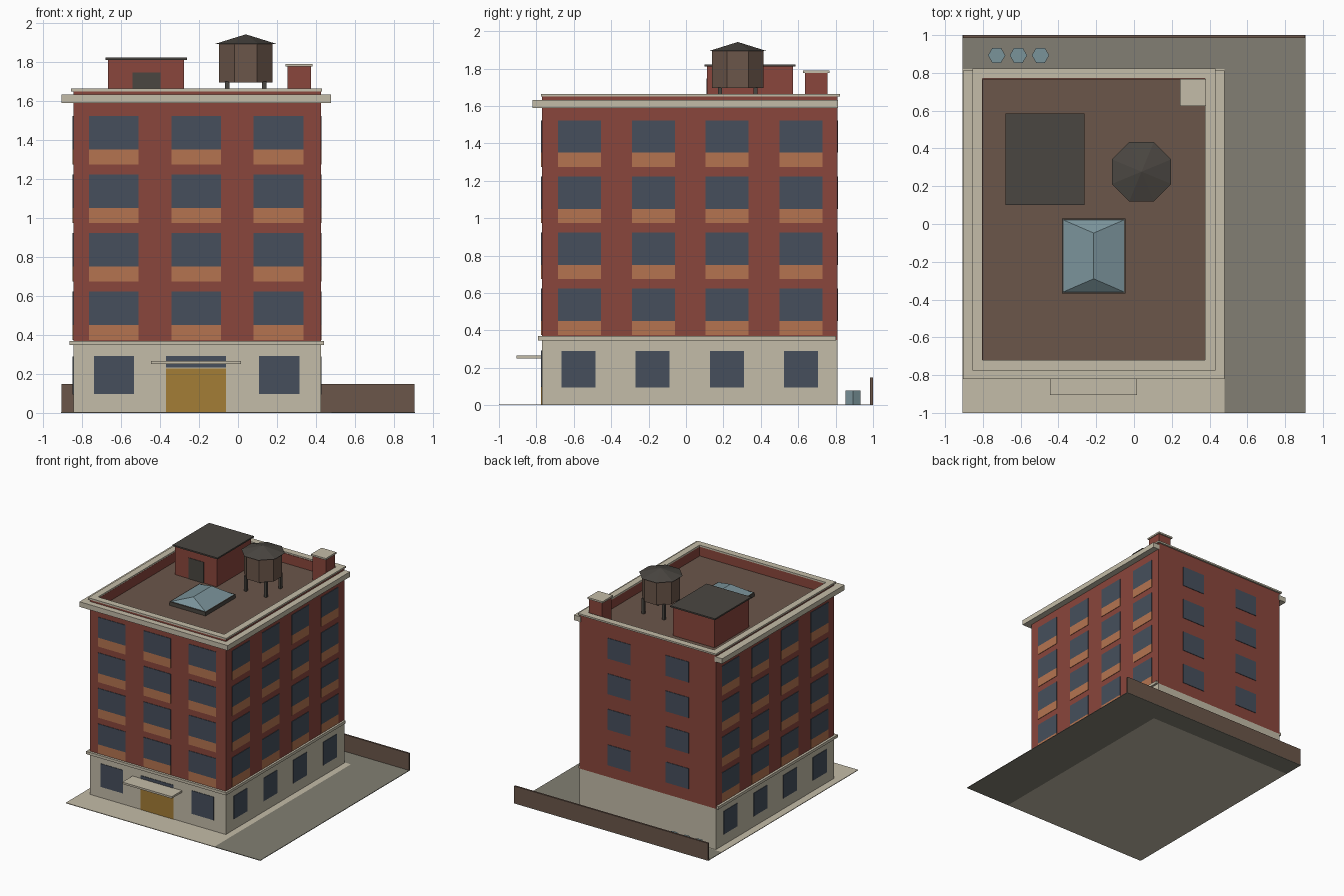
import bpy, bmesh, math
from mathutils import Matrix

if "Cube" in bpy.data.objects:
    bpy.data.objects.remove(bpy.data.objects["Cube"])


def material(name, r, g, b):
    m = bpy.data.materials.new(name)
    lin = [((c / 255 + 0.055) / 1.055) ** 2.4 for c in (r, g, b)]
    m.diffuse_color = (*lin, 1)
    m.use_nodes = True
    m.node_tree.nodes["Principled BSDF"].inputs["Base Color"].default_value = m.diffuse_color
    return m


BRICK = material("brick red", 138, 70, 60)
STONE = material("pale stone", 196, 188, 168)
PANE = material("window slate", 70, 79, 92)
TERRA = material("terracotta", 181, 116, 80)
BROWN = material("weathered brown", 107, 86, 74)
DARK = material("dark metal", 74, 70, 65)
GLASS = material("pale blue glass", 122, 147, 154)
GOLD = material("golden door", 164, 125, 54)
ASPHALT = material("asphalt grey", 130, 127, 115)


def finish(name, bm, mat):
    bmesh.ops.recalc_face_normals(bm, faces=bm.faces[:])
    me = bpy.data.meshes.new(name)
    bm.to_mesh(me)
    bm.free()
    me.materials.append(mat)
    ob = bpy.data.objects.new(name, me)
    bpy.context.collection.objects.link(ob)
    return ob


def boxes(name, mat, *bounds):
    """One object made of boxes given as (x0, x1, y0, y1, z0, z1)."""
    bm = bmesh.new()
    for x0, x1, y0, y1, z0, z1 in bounds:
        m = (Matrix.Translation(((x0 + x1) / 2, (y0 + y1) / 2, (z0 + z1) / 2))
             @ Matrix.Diagonal((x1 - x0, y1 - y0, z1 - z0, 1)))
        bmesh.ops.create_cube(bm, size=1, matrix=m)
    return finish(name, bm, mat)


def drum(name, mat, n, x, y, z0, z1, r0, r1, turn):
    """Straight or pointed drum with n flat sides."""
    bm = bmesh.new()
    m = Matrix.Translation((x, y, (z0 + z1) / 2)) @ Matrix.Rotation(turn, 4, 'Z')
    bmesh.ops.create_cone(bm, cap_ends=True, segments=n, radius1=r0, radius2=r1,
                          depth=z1 - z0, matrix=m)
    bmesh.ops.remove_doubles(bm, verts=bm.verts[:], dist=1e-5)
    return finish(name, bm, mat)


def ring(x0, x1, y0, y1, t, z0, z1):
    """Four boxes around a rectangle, t wide."""
    return [(x0, x1, y0, y0 + t, z0, z1), (x0, x1, y1 - t, y1, z0, z1),
            (x0, x0 + t, y0 + t, y1 - t, z0, z1), (x1 - t, x1, y0 + t, y1 - t, z0, z1)]


X0, X1, Y0, Y1 = -0.845, 0.425, -0.77, 0.81   # wall faces
ROOF, T = 1.57, 0.004                         # roof level, plate thickness


def plate(side, a, b, z0, z1):
    """Thin plate on a wall, from a to b along it."""
    return {"front": (a, b, Y0 - T, Y0 + T, z0, z1),
            "back": (a, b, Y1 - T, Y1 + T, z0, z1),
            "left": (X0 - T, X0 + T, a, b, z0, z1),
            "right": (X1 - T, X1 + T, a, b, z0, z1)}[side]


# ground, fence and bins
boxes("sidewalk", STONE, (-0.908, 0.48, -1, 0.82, 0, 0.005))
boxes("yard", ASPHALT, (0.48, 0.908, -1, 1, 0, 0.005),
      (-0.908, 0.48, 0.82, 1, 0, 0.005))
boxes("back_fence", BROWN, (-0.905, 0.905, 0.985, 1, 0.004, 0.147))
for i, x in enumerate((-0.727, -0.612, -0.495)):
    drum(f"bin_{i + 1}", GLASS, 6, x, 0.893, 0.004, 0.08, 0.046, 0.046, math.pi / 2)

# main masses
boxes("ground_floor", STONE, (X0, X1, Y0, Y1, 0.003, 0.35))
boxes("brick_block", BRICK, (X0, X1, Y0, Y1, 0.35, ROOF - 0.005))
boxes("belt_course", STONE, (-0.865, 0.442, -0.79, 0.803, 0.347, 0.37))
boxes("roof_deck", BROWN, (X0 + 0.02, X1 - 0.02, Y0 + 0.02, Y1 - 0.02, ROOF - 0.02, ROOF))

# parapet, coping, and cornice on three sides
boxes("parapet", BRICK, *ring(X0, X1, Y0, Y1, 0.045, ROOF - 0.005, 1.652))
boxes("coping", STONE, *ring(-0.856, 0.432, -0.776, 0.824, 0.055, 1.65, 1.664))
boxes("cornice", STONE, (-0.906, 0.478, -0.82, Y0 + 0.01, 1.59, 1.633),
      (-0.906, X0 + 0.01, Y0 + 0.01, 0.812, 1.59, 1.633),
      (X1 - 0.01, 0.478, Y0 + 0.01, 0.812, 1.59, 1.633))

# upper windows with panels below them
panes, panels = [], []
columns = {"front": (0.255, (-0.765, -0.342, 0.08)),
           "left": (0.23, (-0.685, -0.29, 0.105, 0.5)),
           "right": (0.23, (-0.685, -0.29, 0.105, 0.5)),
           "back": (0.215, (-0.595, -0.05))}
for side, (w, starts) in columns.items():
    for a in starts:
        for floor in range(4):
            z = 0.45 + 0.3 * floor
            panes.append(plate(side, a, a + w, z, z + 0.173))
            if side != "back":
                panels.append(plate(side, a, a + w, z - 0.075, z))
boxes("upper_windows", PANE, *panes)
boxes("window_panels", TERRA, *panels)

# street level windows, door and canopy
low = [plate("front", a, a + 0.207, 0.097, 0.293) for a in (-0.74, 0.108)]
low += [plate(s, a, a + 0.182, 0.095, 0.29)
        for s in ("left", "right") for a in (-0.665, -0.27, 0.127, 0.525)]
low.append(plate("front", -0.37, -0.062, 0.232, 0.293))
boxes("street_windows", PANE, *low)
boxes("entrance_door", GOLD, plate("front", -0.37, -0.062, 0.005, 0.228))
boxes("canopy", STONE, (-0.446, 0.016, -0.906, Y0 + 0.01, 0.251, 0.267))

# stair house
boxes("stair_house", BRICK, (-0.667, -0.277, 0.113, 0.572, ROOF, 1.813))
boxes("stair_house_roof", DARK, (-0.68, -0.262, 0.1, 0.585, 1.811, 1.823))
boxes("stair_house_door", DARK, (-0.54, -0.397, 0.109, 0.117, ROOF, 1.747))

# water tank
TX, TY = 0.04, 0.277
boxes("tank_legs", DARK, *[(TX + i * 0.095 - 0.011, TX + i * 0.095 + 0.011,
                            TY + j * 0.095 - 0.011, TY + j * 0.095 + 0.011, ROOF, 1.7)
                           for i in (-1, 1) for j in (-1, 1)])
drum("water_tank", BROWN, 8, TX, TY, 1.695, 1.895, 0.149, 0.149, math.pi / 8)
drum("tank_roof", DARK, 8, TX, TY, 1.893, 1.942, 0.17, 0, math.pi / 8)

# chimney
boxes("chimney", BRICK, (0.253, 0.375, 0.635, 0.757, ROOF, 1.778))
boxes("chimney_cap", STONE, (0.243, 0.382, 0.625, 0.767, 1.776, 1.79))

# skylight: dark kerb and hipped glass
boxes("skylight_kerb", DARK, (-0.382, -0.045, -0.368, 0.03, ROOF, 1.602))
bm = bmesh.new()
base = [bm.verts.new(p) for p in ((-0.373, -0.359, 1.602), (-0.054, -0.359, 1.602),
                                  (-0.054, 0.021, 1.602), (-0.373, 0.021, 1.602))]
f = bm.verts.new((-0.2135, -0.29, 1.657))
b = bm.verts.new((-0.2135, -0.048, 1.657))
for face in (base, (base[0], base[1], f), (base[1], base[2], b, f),
             (base[2], base[3], b), (base[3], base[0], f, b)):
    bm.faces.new(face)
finish("skylight_glass", bm, GLASS)
